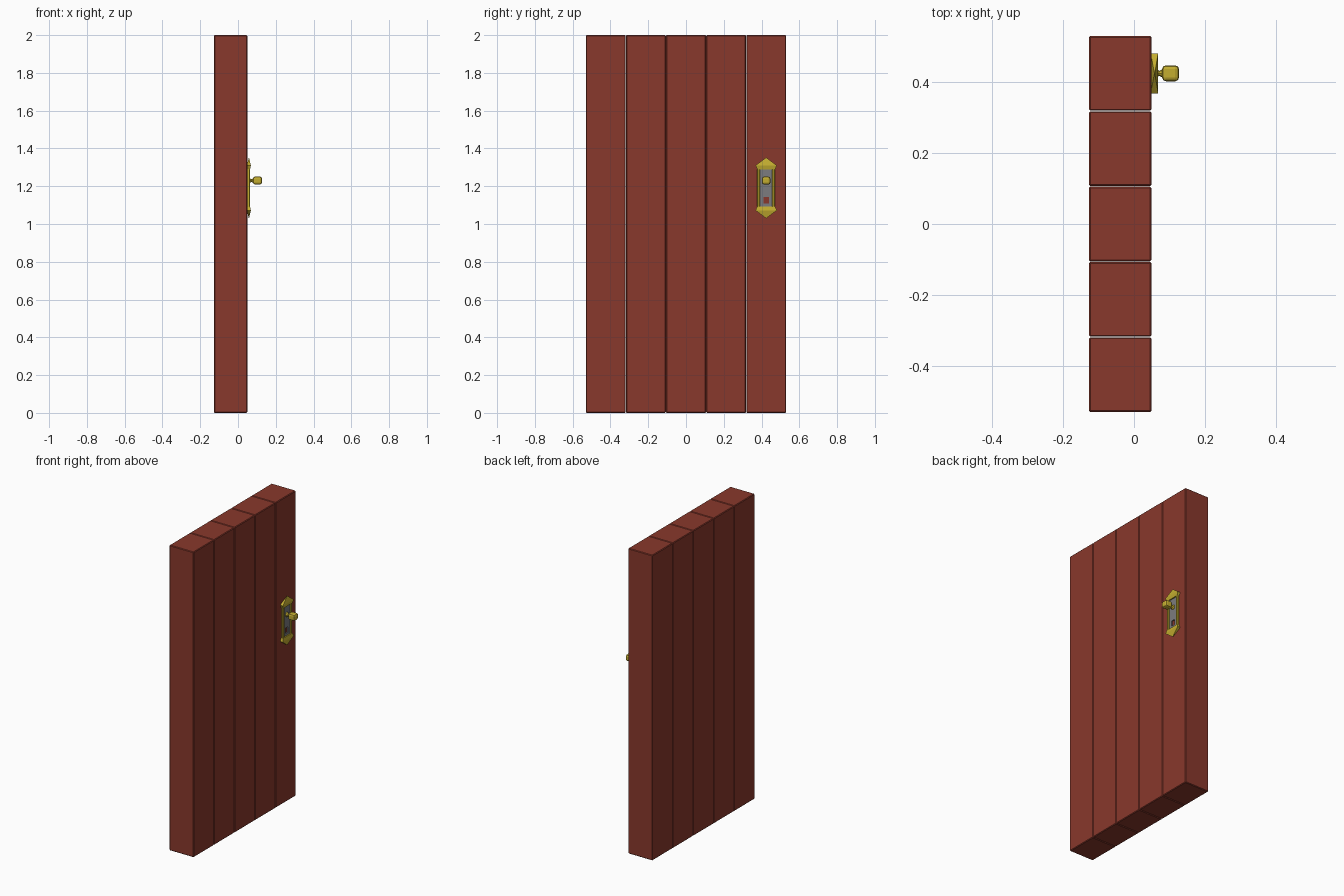
import bpy, bmesh, math
from mathutils import Vector

if "Cube" in bpy.data.objects:
    bpy.data.objects.remove(bpy.data.objects["Cube"])


def material(name, color):
    m = bpy.data.materials.new(name)
    m.diffuse_color = color
    m.use_nodes = True
    m.node_tree.nodes["Principled BSDF"].inputs["Base Color"].default_value = m.diffuse_color
    return m


WOOD = material("red_wood", (0.25, 0.04, 0.025, 1))
BRASS = material("brass", (0.55, 0.42, 0.03, 1))
STEEL = material("steel", (0.2, 0.2, 0.21, 1))


def finish(name, bm, mat):
    bmesh.ops.recalc_face_normals(bm, faces=bm.faces)
    mesh = bpy.data.meshes.new(name)
    bm.to_mesh(mesh)
    bm.free()
    ob = bpy.data.objects.new(name, mesh)
    bpy.context.collection.objects.link(ob)
    mesh.materials.append(mat)
    return ob


def box(name, lo, hi, mat, bevel=0, segments=1):
    lo, hi = Vector(lo), Vector(hi)
    bm = bmesh.new()
    bmesh.ops.create_cube(bm, size=1)
    for v in bm.verts:
        v.co = (lo + hi) / 2 + v.co * (hi - lo)
    if bevel:
        bmesh.ops.bevel(bm, geom=bm.edges[:], offset=bevel, segments=segments,
                        profile=0.5, affect='EDGES')
    return finish(name, bm, mat)


def loft(name, rings, mat):
    """Bridge equal rings of points and close both ends."""
    bm = bmesh.new()
    loops = [[bm.verts.new(p) for p in ring] for ring in rings]
    n = len(loops[0])
    for a, b in zip(loops, loops[1:]):
        for i in range(n):
            j = (i + 1) % n
            bm.faces.new((a[i], a[j], b[j], b[i]))
    bm.faces.new(loops[0])
    bm.faces.new(loops[-1])
    bmesh.ops.remove_doubles(bm, verts=bm.verts, dist=1e-5)
    return finish(name, bm, mat)


# Door planks
pitch, width = 0.2122, 0.2105
for i in range(5):
    y = (i - 2) * pitch
    box(f"plank_{i + 1}", (-0.127, y - width / 2, 0), (0.049, y + width / 2, 2), WOOD, 0.004)

# Lock plate measurements
cy, cz = 2 * pitch, 1.191
x0, x1 = 0.047, 0.068

# Pointed caps above and below, mirrored
for side, sign in (("top", 1), ("bottom", -1)):
    rings = []
    for h, w, a, b in ((0.098, 0.047, x0, 0.064), (0.119, 0.0565, x0, x1),
                       (0.161, 0.0005, 0.0575, 0.0585)):
        z = cz + sign * h
        rings.append([(a, cy - w, z), (b, cy - w, z), (b, cy + w, z), (a, cy + w, z)])
    loft(f"lock_cap_{side}", rings, BRASS)

# Side rails of the lock frame
for side, sign in (("left", -1), ("right", 1)):
    y = cy + sign * 0.040
    box(f"lock_rail_{side}", (x0, y - 0.008, cz - 0.105), (0.064, y + 0.008, cz + 0.105), BRASS, 0.004)

# Steel backing, built around the open keyhole
hx, hz0, hz1 = 0.014, 1.109, 1.144
bx = 0.056
box("backing_upper", (x0, cy - 0.034, hz1), (bx, cy + 0.034, cz + 0.1), STEEL)
box("backing_lower", (x0, cy - 0.034, cz - 0.1), (bx, cy + 0.034, hz0), STEEL)
for side, sign in (("left", -1), ("right", 1)):
    ys = sorted((cy + sign * hx, cy + sign * 0.034))
    box(f"backing_{side}", (x0, ys[0], hz0), (bx, ys[1], hz1), STEEL)

# Knob stem and rounded block knob
kz = 1.23
stem = []
for x, r in ((0.05, 0.016), (0.058, 0.015), (0.071, 0.007), (0.085, 0.014)):
    stem.append([(x, cy + r * math.cos(math.tau * k / 8), kz + r * math.sin(math.tau * k / 8))
                 for k in range(8)])
loft("knob_stem", stem, BRASS)
box("knob", (0.079, cy - 0.0225, kz - 0.021), (0.127, cy + 0.0225, kz + 0.021), BRASS, 0.011, 2)
